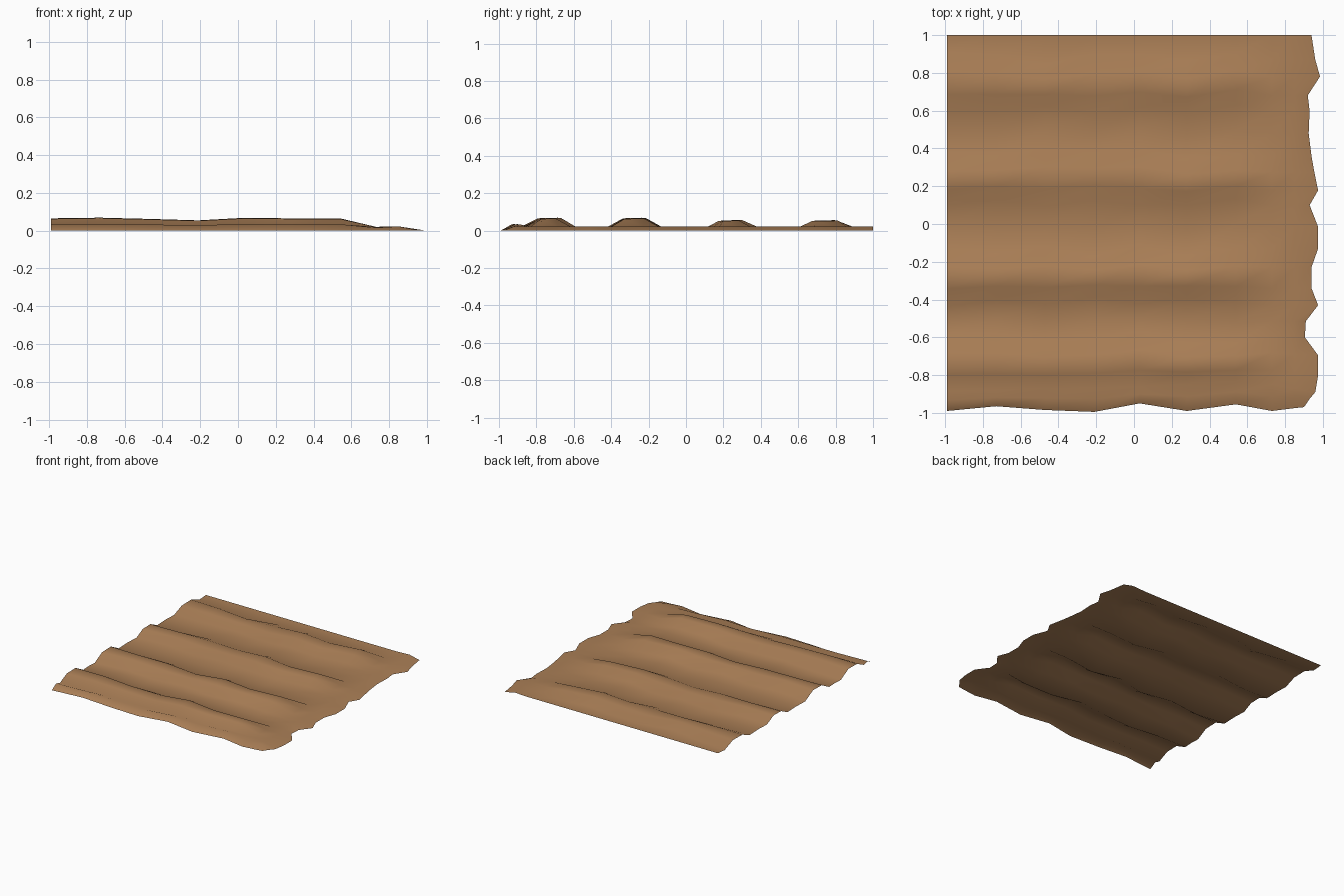
import bpy
import bmesh

cube = bpy.data.objects.get("Cube")
if cube:
    bpy.data.objects.remove(cube)

# Earth colour
earth = bpy.data.materials.new("brown_earth")
earth.use_nodes = True
colour = (0.41, 0.215, 0.095, 1)
earth.diffuse_color = colour
shader = earth.node_tree.nodes["Principled BSDF"]
shader.inputs["Base Color"].default_value = colour
shader.inputs["Roughness"].default_value = 0.9

# Stations along the furrows; the last one is the ragged edge
STATIONS = [-0.99, -0.73, -0.47, -0.21, 0.03, 0.28, 0.54, 0.73, 0.85]
COUNT = len(STATIONS) + 1


def line(*values):
    """Wandering line across the stations, held at its last value."""
    values = list(values)
    return values + [values[-1]] * (COUNT - len(values))


def blend(a, b, t):
    return [p + (q - p) * t for p, q in zip(a, b)]


# Front hem and the feet of each ridge, from front to back
hem = line(-0.99, -0.965, -0.985, -0.995, -0.95, -0.99, -0.955, -0.99, -0.975, -0.97)
feet = [
    (line(-0.885, -0.88, -0.87, -0.87, -0.86, -0.85, -0.835, -0.85, -0.87, -0.89),
     line(-0.585, -0.59, -0.62, -0.605, -0.575, -0.63, -0.63, -0.6), 0.069),
    (line(-0.435, -0.405, -0.425, -0.39, -0.42, -0.395, -0.415, -0.43),
     line(-0.125, -0.155, -0.125, -0.17, -0.115, -0.17, -0.13), 0.069),
    (line(0.105, 0.125, 0.095, 0.125, 0.1, 0.1, 0.13, 0.1),
     line(0.37, 0.365, 0.4, 0.38, 0.4, 0.345, 0.36), 0.057),
    (line(0.59, 0.6, 0.62, 0.585, 0.615, 0.59, 0.63, 0.6),
     line(0.915, 0.89, 0.845, 0.9, 0.895, 0.865, 0.9, 0.87), 0.056),
]
swell = line(0.93, 1, 0.87, 0.72, 0.98, 0.93, 0.93, 0.05, 0)

# Each row is (y along the stations, foot height, crest height)
rows = [(hem, 0, 0), (blend(hem, feet[0][0], 0.55), 0.015, 0.035)]
for i, (low, high, crest) in enumerate(feet):
    rows.append((low, 0.02 if i == 0 else 0.012, 0))
    rows.append((blend(low, high, 0.3), 0.018, crest - 0.003))
    rows.append((blend(low, high, 0.67), 0.018, crest))
    rows.append((high, 0.012, 0))
    if i < len(feet) - 1:
        rows.append((blend(high, feet[i + 1][0], 0.5), 0.016, 0))
rows.append((line(1.0), 0.018, 0))

# Ragged end of each row, front to back
ragged = [0.9, 0.93, 0.96, 0.975, 0.975, 0.905, 0.91, 0.975, 0.94, 0.94, 0.975,
          0.975, 0.93, 0.975, 0.955, 0.94, 0.925, 0.93, 0.92, 0.985, 0.96, 0.94]

# Ploughed sheet
bm = bmesh.new()
grid = []
for (ys, foot, crest), end in zip(rows, ragged):
    verts = []
    for c, x in enumerate(STATIONS + [end]):
        z = max(foot, foot + (crest - foot) * swell[c])
        if c == COUNT - 2 and foot:
            z = 0.023
        elif c == COUNT - 1:
            z = 0.002
        verts.append(bm.verts.new((x, ys[c], z)))
    grid.append(verts)
for a, b in zip(grid, grid[1:]):
    for c in range(COUNT - 1):
        bm.faces.new((a[c], a[c + 1], b[c + 1], b[c]))
for face in bm.faces:
    face.smooth = True

mesh = bpy.data.meshes.new("ploughed_field")
bm.to_mesh(mesh)
bm.free()
mesh.materials.append(earth)
field = bpy.data.objects.new("ploughed_field", mesh)
bpy.context.collection.objects.link(field)
